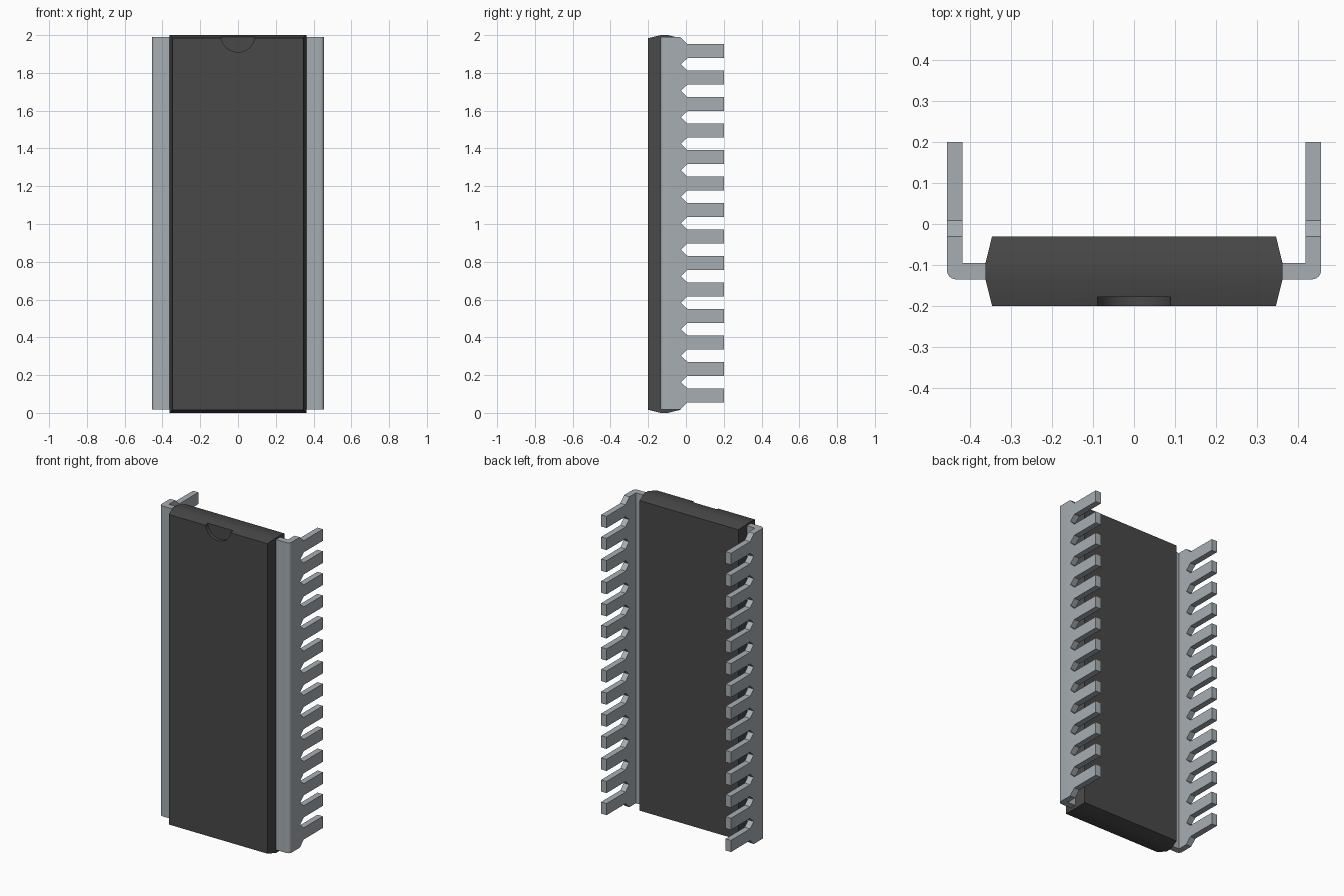
import bpy, bmesh, math
from mathutils import Vector

cube = bpy.data.objects.get("Cube")
if cube:
    bpy.data.objects.remove(cube, do_unlink=True)


def material(name, color):
    m = bpy.data.materials.new(name)
    m.use_nodes = True
    m.diffuse_color = color
    m.node_tree.nodes["Principled BSDF"].inputs["Base Color"].default_value = color
    return m


BLACK = material("black plastic", (0.065, 0.065, 0.065, 1))
METAL = material("dull metal", (0.38, 0.42, 0.445, 1))


def prisms(name, outlines, direction, mat):
    """Extrude each closed 3D outline along a direction into one object."""
    bm = bmesh.new()
    for pts in outlines:
        face = bm.faces.new([bm.verts.new(p) for p in pts])
        ext = bmesh.ops.extrude_face_region(bm, geom=[face])["geom"]
        moved = [v for v in ext if isinstance(v, bmesh.types.BMVert)]
        bmesh.ops.translate(bm, verts=moved, vec=Vector(direction))
    # extruding a lone face keeps the start cap, so only normals need fixing
    bmesh.ops.recalc_face_normals(bm, faces=bm.faces[:])
    return finish(bm, name, mat)


def finish(bm, name, mat):
    mesh = bpy.data.meshes.new(name)
    bm.to_mesh(mesh)
    bm.free()
    mesh.materials.append(mat)
    ob = bpy.data.objects.new(name, mesh)
    bpy.context.collection.objects.link(ob)
    return ob


def select(ob):
    bpy.ops.object.select_all(action='DESELECT')
    ob.select_set(True)
    bpy.context.view_layer.objects.active = ob


def cut(ob, cutter):
    mod = ob.modifiers.new("cut", 'BOOLEAN')
    mod.operation = 'DIFFERENCE'
    mod.solver = 'EXACT'
    mod.object = cutter
    select(ob)
    bpy.ops.object.modifier_apply(modifier=mod.name)
    bpy.data.objects.remove(cutter, do_unlink=True)


def smooth(ob):
    select(ob)
    bpy.ops.object.shade_smooth_by_angle(angle=math.radians(30))


# Package body: rectangles stacked from front to back, tapered both ways
bm = bmesh.new()
rings = []
for y, inset in ((-0.2, 0.016), (-0.135, 0), (-0.095, 0), (-0.03, 0.016)):
    x, z = 0.362 - inset, 1 - inset
    rings.append([bm.verts.new((sx * x, y, 1 + sz * z))
                  for sx, sz in ((-1, -1), (1, -1), (1, 1), (-1, 1))])
for a, b in zip(rings, rings[1:]):
    for i in range(4):
        j = (i + 1) % 4
        bm.faces.new((a[i], a[j], b[j], b[i]))
bm.faces.new(rings[0])
bm.faces.new(rings[-1])
bmesh.ops.recalc_face_normals(bm, faces=bm.faces[:])
body = finish(bm, "package_body", BLACK)

# Half-round orientation notch at the top of the front face
circle = [(0.09 * math.cos(t), -0.25, 2 + 0.09 * math.sin(t))
          for t in (2 * math.pi * i / 48 for i in range(48))]
cut(body, prisms("notch_cutter", [circle], (0, 0.072, 0), BLACK))
smooth(body)

# Lead frames: bent strips with the gaps between the pins cut away
PINS, PITCH, MID, HALF_PIN = 14, 0.1402, 1.004, 0.037
HALF_RAIL = 0.985
Y_POINT, Y_ROOT, Y_END = -0.027, 0.008, 0.25
pin_z = [MID + (i - (PINS - 1) / 2) * PITCH for i in range(PINS)]

for s, side in ((1, "left"), (-1, "right")):
    bend = [(0.434 + 0.022 * math.sin(t), -0.113 - 0.022 * math.cos(t))
            for t in (math.pi / 2 * i / 6 for i in range(7))]
    section = [(0.35, -0.135)] + bend + [(0.456, 0.2), (0.418, 0.2),
                                         (0.418, -0.095), (0.35, -0.095)]
    lead = prisms(side + "_lead_frame",
                  [[(s * x, y, MID - HALF_RAIL) for x, y in section]],
                  (0, 0, 2 * HALF_RAIL), METAL)

    # Pointed gaps between neighbouring pins
    gaps = []
    for a, b in zip(pin_z, pin_z[1:]):
        lo, hi = a + HALF_PIN, b - HALF_PIN
        gaps.append([(Y_END, lo), (Y_END, hi), (Y_ROOT, hi),
                     (Y_POINT, (lo + hi) / 2), (Y_ROOT, lo)])
    # Chamfered corners beyond the end pins
    for e, zp in ((-1, pin_z[0]), (1, pin_z[-1])):
        edge, rail, out = zp + e * HALF_PIN, MID + e * HALF_RAIL, MID + e * 1.1
        gaps.append([(Y_END, edge), (Y_ROOT, edge), (-0.03, rail),
                     (-0.03, out), (Y_END, out)])
    cutter = prisms("gap_cutter",
                    [[(s * 0.40, y, z) for y, z in g] for g in gaps],
                    (s * 0.1, 0, 0), METAL)
    cut(lead, cutter)
    smooth(lead)
